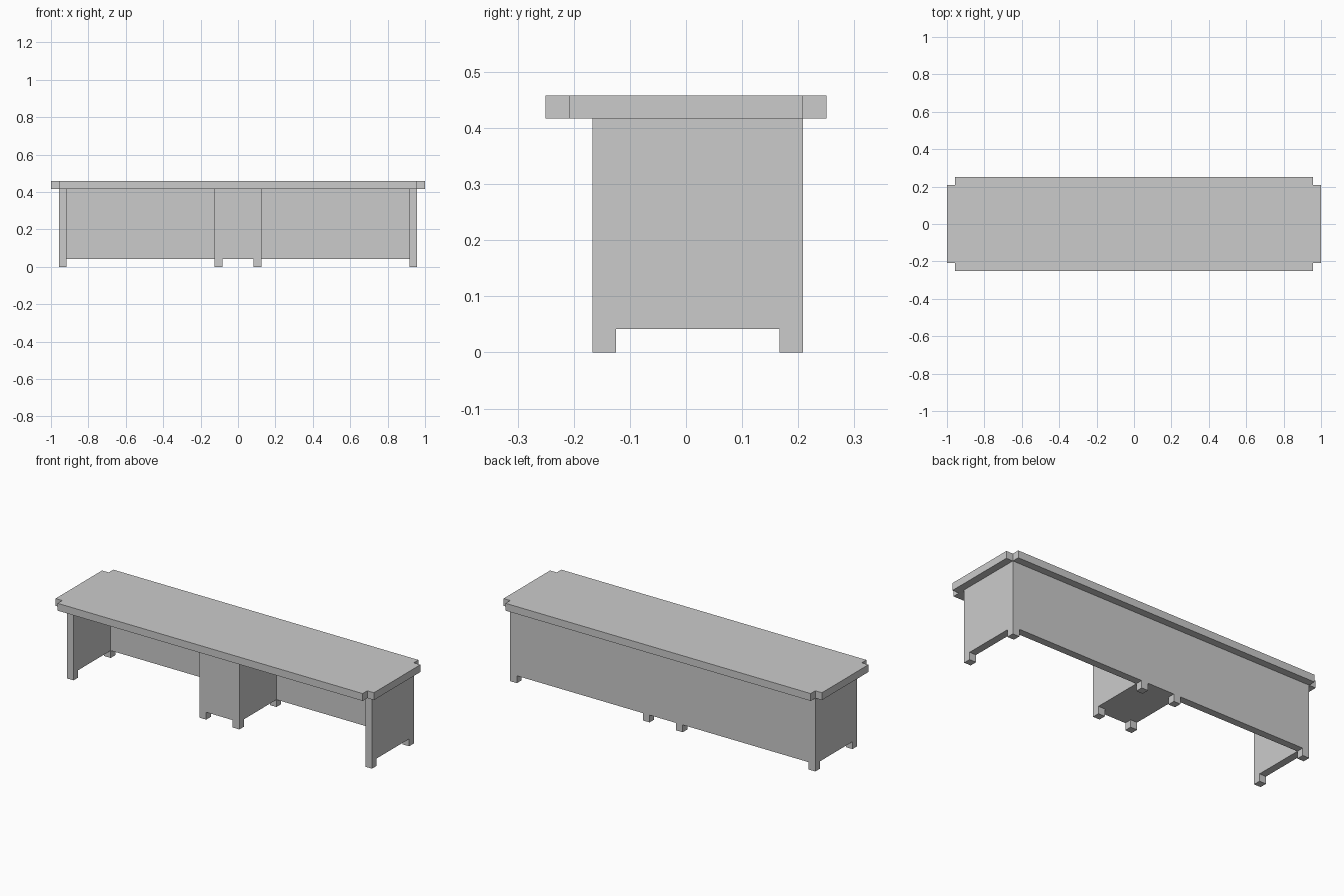
import bpy, bmesh
from mathutils import Vector

if "Cube" in bpy.data.objects:
    bpy.data.objects.remove(bpy.data.objects["Cube"])

U = 1 / 24  # the model sits on a regular grid of this size


def prism(name, outline, place, depth):
    """Extrude a flat outline; place maps (a, b) to a grid point, depth is a grid vector."""
    bm = bmesh.new()
    face = bm.faces.new([bm.verts.new(Vector(place(a, b)) * U) for a, b in outline])
    new = bmesh.ops.extrude_face_region(bm, geom=[face])["geom"]
    verts = [v for v in new if isinstance(v, bmesh.types.BMVert)]
    bmesh.ops.translate(bm, verts=verts, vec=Vector(depth) * U)
    bmesh.ops.recalc_face_normals(bm, faces=bm.faces)
    mesh = bpy.data.meshes.new(name)
    bm.to_mesh(mesh)
    bm.free()
    obj = bpy.data.objects.new(name, mesh)
    bpy.context.collection.objects.link(obj)
    return obj


def box(name, x0, x1, y0, y1, z0, z1):
    return prism(name, [(x0, y0), (x1, y0), (x1, y1), (x0, y1)],
                 lambda x, y: (x, y, z0), (0, 0, z1 - z0))


# Bench top with square notches in the corners
quarter = [(24, 5), (23, 5), (23, 6)]
top = quarter + [(-x, y) for x, y in reversed(quarter)]
top += [(-x, -y) for x, y in top]
prism("bench_top", top, lambda x, y: (x, y, 10), (0, 0, 1))

# End panels, each with a front and a back foot
side = [(-4, 0), (-3, 0), (-3, 1), (4, 1), (4, 0), (5, 0), (5, 10), (-4, 10)]
for label, x in (("left", -23), ("right", 22)):
    prism(f"{label}_end_panel", side, lambda y, z: (x, y, z), (1, 0, 0))

# Back panel between the ends
box("back_panel", -22, 22, 4, 5, 1, 10)

# Central cabinet and its four feet
box("center_cabinet", -3, 3, -4, 4, 1, 10)
for x_label, x in (("left", -3), ("right", 2)):
    for y_label, y in (("front", -4), ("back", 4)):
        box(f"center_foot_{y_label}_{x_label}", x, x + 1, y, y + 1, 0, 1)
